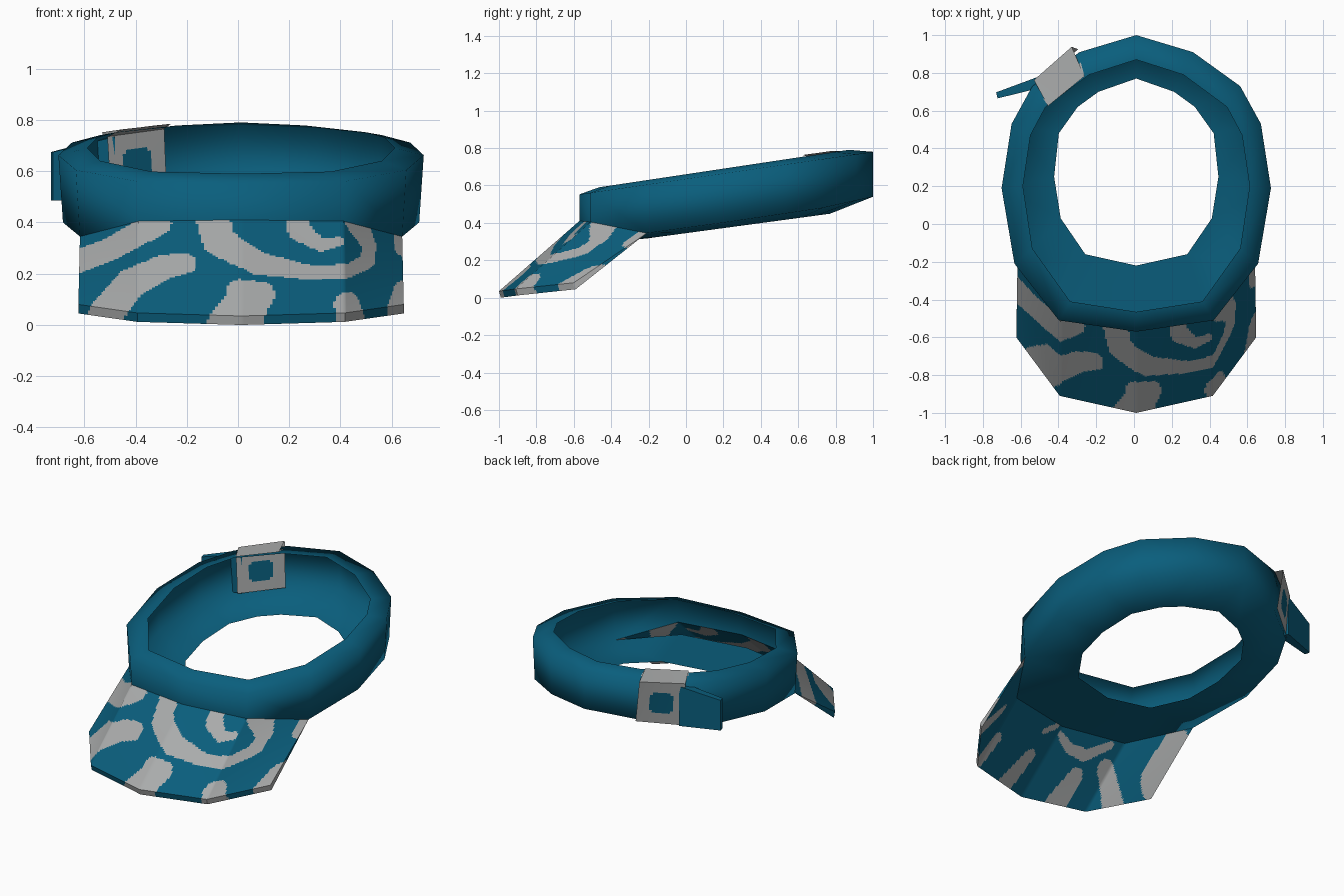
import bpy, bmesh
from mathutils import Vector

cube = bpy.data.objects.get("Cube")
if cube:
    bpy.data.objects.remove(cube, do_unlink=True)

CENTRE = 0.012


def material(name, colour):
    mat = bpy.data.materials.new(name)
    mat.use_nodes = True
    mat.diffuse_color = (*colour, 1)
    mat.node_tree.nodes["Principled BSDF"].inputs["Base Color"].default_value = (*colour, 1)
    return mat


MATERIALS = [material("teal", (0.003, 0.112, 0.203)),
             material("pale_grey", (0.40, 0.41, 0.41))]


def finish(name, bm, angle=0.7):
    bmesh.ops.remove_doubles(bm, verts=bm.verts, dist=1e-5)
    bmesh.ops.recalc_face_normals(bm, faces=bm.faces)
    mesh = bpy.data.meshes.new(name)
    bm.to_mesh(mesh)
    bm.free()
    obj = bpy.data.objects.new(name, mesh)
    bpy.context.collection.objects.link(obj)
    for mat in MATERIALS:
        mesh.materials.append(mat)
    bpy.ops.object.select_all(action='DESELECT')
    obj.select_set(True)
    bpy.context.view_layer.objects.active = obj
    bpy.ops.object.shade_smooth_by_angle(angle=angle)
    return obj


def skin(bm, rows, closed=False, rule=None):
    """Join rows of points with quads; rule(centre, row, column) picks the colour."""
    verts = [[bm.verts.new(p) for p in row] for row in rows]
    for i in range(len(rows) if closed else len(rows) - 1):
        a, b = verts[i], verts[(i + 1) % len(rows)]
        for j in range(len(a) - 1):
            face = bm.faces.new((a[j], a[j + 1], b[j + 1], b[j]))
            if rule:
                face.material_index = int(rule(face.calc_center_median(), i, j))


def refine(points, n):
    """Split every segment of a path into n equal steps."""
    out = [a.lerp(b, k / n) for a, b in zip(points, points[1:]) for k in range(n)]
    return out + [points[-1]]


def between(a, b, n):
    return [[p.lerp(q, k / n) for p, q in zip(a, b)] for k in range(n + 1)]


def shifted(points):
    return [p + Vector((CENTRE, 0, 0)) for p in points]


def flip(points):
    return [Vector((-p.x, p.y, p.z)) for p in points]


# Head band: outlines run from the back middle to the front middle
outer = [(0, 1), (.3, .91), (.55, .73), (.66, .53), (.713, .19),
         (.645, -.21), (.41, -.51), (0, -.57)]
inner = [(0, .87), (.25, .79), (.48, .62), (.56, .47), (.6, .2),
         (.55, -.13), (.35, -.41), (0, -.465)]
hole = [(0, .77), (.2, .7), (.31, .62), (.41, .48), (.435, .25),
        (.4, .03), (.27, -.16), (0, -.22)]
base_heights = [.54, .52, .48, .45, .4, .345, .405, .41]

base = [Vector((x * .975, y, z)) for (x, y), z in zip(outer, base_heights)]
wall_top = [Vector((x, y, .635 + .145 * y)) for x, y in outer]
rim = [Vector((x, y, .66 + .15 * y)) for x, y in inner]
opening = [Vector((x, y, .345 + .135 * y)) for x, y in hole]
# The floor meets the underside of the brim along this fold
fold = [base[5], Vector((.405, -.55, .31)), Vector((0, -.625, .305))]

# The band is an open shell: wall, turned-in rim and a floor around the opening
bm = bmesh.new()
skin(bm, [shifted(half + flip(half[-2::-1])) for half in (base, wall_top, rim)])
for side in (list, flip):
    skin(bm, [shifted(side(base[:6] + fold[1:])), shifted(side(opening))])
finish("head_band", bm, angle=1.6)


# Painted strokes: chains of (across, along, radius)
def in_stroke(p, q, chain):
    for a, b in zip(chain, chain[1:]):
        dx, dy = b[0] - a[0], b[1] - a[1]
        t = ((p - a[0]) * dx + (q - a[1]) * dy) / (dx * dx + dy * dy)
        t = min(1, max(0, t))
        r = a[2] + t * (b[2] - a[2])
        if (p - a[0] - t * dx) ** 2 + (q - a[1] - t * dy) ** 2 < r * r:
            return True
    return False


# Top of the brim, in x and z
upper_left_ray = [(-.66, .235, .045), (-.5, .295, .045), (-.31, .4, .05)]
lower_left_ray = [(-.52, .04, .065), (-.42, .16, .06), (-.29, .225, .05), (-.2, .24, .038)]
large_swirl = [(-.1, .44, .07), (-.08, .33, .06), (.08, .24, .045), (.28, .205, .028),
               (.43, .21, .027), (.505, .25, .03), (.512, .31, .027), (.46, .41, .045)]
small_swirl = [(.235, .43, .045), (.24, .37, .045), (.32, .312, .025), (.395, .325, .018)]
middle_ray = [(-.025, -.02, .105), (.035, .08, .085)]
middle_ray_end = [(.005, .13, .048), (.095, .118, .05)]
right_ray = [(.45, 0, .055), (.425, .08, .05)]
side_ray = [(.64, .06, .06), (.65, .13, .045)]
side_spot = [(.655, .31, .045), (.655, .34, .045)]
top_paint = [upper_left_ray, lower_left_ray, large_swirl, small_swirl, middle_ray,
             middle_ray_end, right_ray, side_ray, side_spot]

# Underside of the brim, in x and y
under_paint = [
    [(.175, -.97, .06), (.12, -.8, .04)],
    [(-.2, -.95, .07), (-.22, -.79, .045)],
    [(-.52, -.79, .07), (-.36, -.69, .045)],
    [(-.6, -.54, .075), (-.6, -.32, .07)],
    [(.44, -.87, .05), (.4, -.76, .035)],
    [(.63, -.6, .05), (.53, -.56, .035)],
    [(.65, -.26, .04), (.62, -.24, .04)],
    [(.0, -.66, .015), (-.1, -.695, .025), (-.21, -.685, .03), (-.32, -.59, .02)],
    [(.11, -.665, .016), (.05, -.63, .016)],
]

# Brim: hollow wedge from the band down to the lip and back to the fold
STEPS, DEPTH, LIP = 36, 54, 2
root = base[5:]
lip = [Vector((.635, -.6, .08)), Vector((.405, -.91, .047)), Vector((0, -1, .035))]
lip_under = [p + Vector((0, .01, -.035)) for p in lip]


def sheet(bm, start, end, rows, paint, axis):
    """Loft between two half outlines and paint it, measured along x and one axis."""
    a, b = (refine(shifted(half + flip(half[-2::-1])), STEPS) for half in (start, end))
    skin(bm, between(a, b, rows),
         rule=lambda c, row, column: any(in_stroke(c.x, c[axis], s) for s in paint))


bm = bmesh.new()
sheet(bm, root, lip, DEPTH, top_paint, 2)
sheet(bm, root[:1] + lip, root[:1] + lip_under, LIP, top_paint, 2)
sheet(bm, lip_under, fold, DEPTH, under_paint, 1)
bmesh.ops.dissolve_degenerate(bm, dist=1e-5, edges=bm.edges)
finish("brim", bm)

# Buckle: a pale strip folded over the rim, with a teal square inside and out
near_tail = [(-.515, .75, .48), (-.53, .762, .752), (-.455, .625, .763),
             (-.51, .708, .735), (-.495, .7, .49)]
far_end = [(-.295, .925, .515), (-.33, .938, .778), (-.262, .782, .785),
           (-.288, .88, .765), (-.278, .872, .52)]
N = 16
ends = [refine([Vector(p) for p in end], N) for end in (near_tail, far_end)]


def buckle_rule(c, row, column):
    part, step = divmod(column, N)
    u, v = abs((row + .5) / N - .5), abs((step + .5) / N - .5)
    square = part in (0, 3) and u < .24 and v < .27 and u + v < .43
    return not square


bm = bmesh.new()
skin(bm, between(*ends, N), rule=buckle_rule)
finish("buckle", bm)

# Loose end of the strap beside the buckle
bm = bmesh.new()
tail = [[(-.48, .725), (-.722, .665)], [(-.5, .782), (-.73, .697)]]
front, back = [[[Vector((*a, .485)), Vector((*b, .485))],
                [Vector((*a, .735)), Vector((*b, .675))]] for a, b in tail]
skin(bm, [front[0], front[1], back[1], back[0]], closed=True)
bmesh.ops.holes_fill(bm, edges=bm.edges)
finish("strap_tail", bm)
